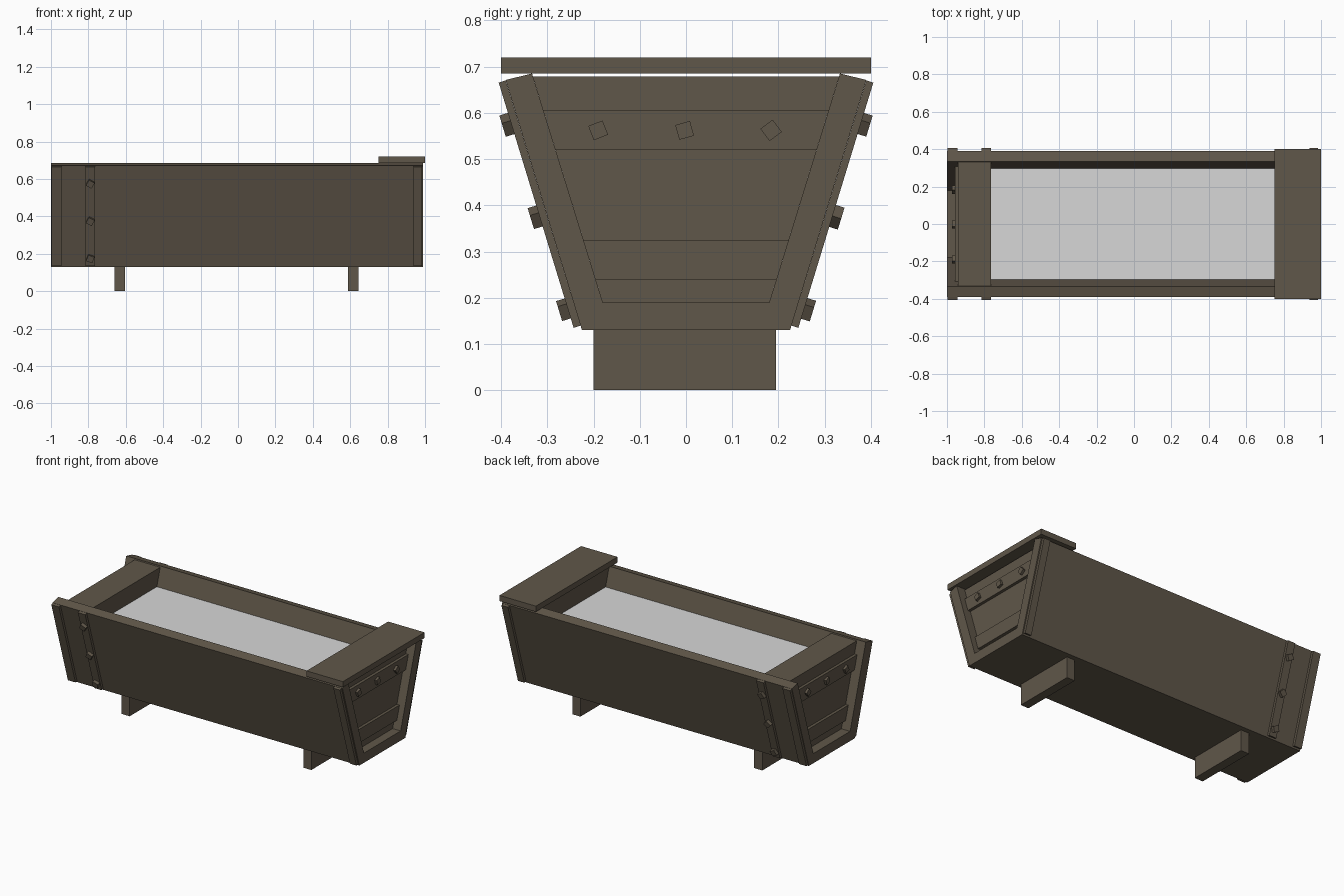
import bpy, math, random
from mathutils import Vector, Matrix

if "Cube" in bpy.data.objects:
    bpy.data.objects.remove(bpy.data.objects["Cube"])

random.seed(4)


def material(name, rgb):
    m = bpy.data.materials.new(name)
    m.diffuse_color = (*rgb, 1)
    m.use_nodes = True
    m.node_tree.nodes["Principled BSDF"].inputs["Base Color"].default_value = m.diffuse_color
    return m


wood = material("weathered wood", (0.117, 0.095, 0.067))
pale = material("pale grey water", (0.68, 0.68, 0.68))


def mesh(name, verts, faces, mat):
    me = bpy.data.meshes.new(name)
    me.from_pydata(verts, [], faces)
    me.materials.append(mat)
    ob = bpy.data.objects.new(name, me)
    bpy.context.collection.objects.link(ob)
    return ob


def extrude(name, profile, x0, x1, mat=wood):
    """Extrude a counter-clockwise (y, z) profile along x."""
    n = len(profile)
    verts = [(x, y, z) for x in (x0, x1) for y, z in profile]
    faces = [tuple(reversed(range(n))), tuple(range(n, 2 * n))]
    faces += [(i, (i + 1) % n, n + (i + 1) % n, n + i) for i in range(n)]
    return mesh(name, verts, faces, mat)


def box(name, x0, x1, y0, y1, z0, z1):
    return extrude(name, [(y0, z0), (y1, z0), (y1, z1), (y0, z1)], x0, x1)


def bolt(name, pos, normal, size=0.035, height=0.02):
    """Square bolt head turned by a random angle about its axis."""
    h = size / 2
    rot = normal.to_track_quat('Z', 'Y').to_matrix().to_4x4()
    spin = Matrix.Rotation(random.uniform(0.2, 1.3), 4, 'Z')
    mat = Matrix.Translation(pos) @ rot @ spin
    vs = [mat @ Vector((x, y, z)) for z in (-0.004, height)
          for x, y in ((-h, -h), (h, -h), (h, h), (-h, h))]
    fs = [(3, 2, 1, 0), (4, 5, 6, 7)] + [(i, (i + 1) % 4, 4 + (i + 1) % 4, 4 + i) for i in range(4)]
    mesh(name, vs, fs, wood)


def inner(z):
    """Half width of the inside of the trough at height z."""
    return 0.18 + (z - 0.19) * 0.309


def outer(z):
    return 0.225 + (z - 0.13) * 0.3056


# Trough body: floor and two leaning walls
extrude("trough_body", [(-0.225, 0.13), (0.225, 0.13), (0.39, 0.671), (0.333, 0.685),
                        (0.18, 0.19), (-0.18, 0.19), (-0.333, 0.685), (-0.39, 0.671)],
        -1.0, 0.99)


def trapezoid(z0, z1, gap=0.0):
    a, b = inner(z0) - gap, inner(z1) - gap
    return [(-a, z0), (a, z0), (b, z1), (-b, z1)]


# End walls with raised rails and bolts
for side, s, face, back in (("left", -1, -0.94, -0.765), ("right", 1, 0.935, 0.76)):
    extrude(side + "_end_wall", trapezoid(0.19, 0.678), min(face, back), max(face, back))
    for label, z0, z1 in (("lower", 0.24, 0.325), ("upper", 0.52, 0.605)):
        tip = face + s * 0.018
        extrude(f"{side}_{label}_rail", trapezoid(z0, z1), min(face, tip), max(face, tip))
    for i, y in enumerate((-0.19, -0.003, 0.184)):
        bolt(f"{side}_end_bolt_{i}", Vector((face + s * 0.018, y, 0.562)), Vector((s, 0, 0)),
             0.033, 0.015)

# Straps and bolts on both long walls
for side, s in (("front", -1), ("back", 1)):
    nrm = Vector((0, 0.956 * s, -0.292))
    for i, (x0, x1) in enumerate(((-0.997, -0.945), (-0.815, -0.765), (0.938, 0.983))):
        lo, hi = 0.14, 0.67
        prof = [(s * outer(lo), lo), (s * (outer(lo) + 0.015), lo - 0.005),
                (s * (outer(hi) + 0.015), hi - 0.005), (s * outer(hi), hi)]
        extrude(f"{side}_strap_{i}", prof if s > 0 else prof[::-1], x0, x1)
    for i, z in enumerate((0.177, 0.377, 0.577)):
        bolt(f"{side}_bolt_{i}", Vector((-0.79, s * (outer(z) + 0.016), z)), nrm)

# Cover board, feet and water
box("cover_board", 0.75, 1.0, -0.4, 0.4, 0.685, 0.72)
box("left_foot", -0.66, -0.603, -0.2, 0.195, 0, 0.13)
box("right_foot", 0.588, 0.643, -0.2, 0.195, 0, 0.13)
w = inner(0.57)
mesh("water", [(-0.77, -w, 0.57), (0.765, -w, 0.57), (0.765, w, 0.57), (-0.77, w, 0.57)],
     [(0, 1, 2, 3)], pale)
